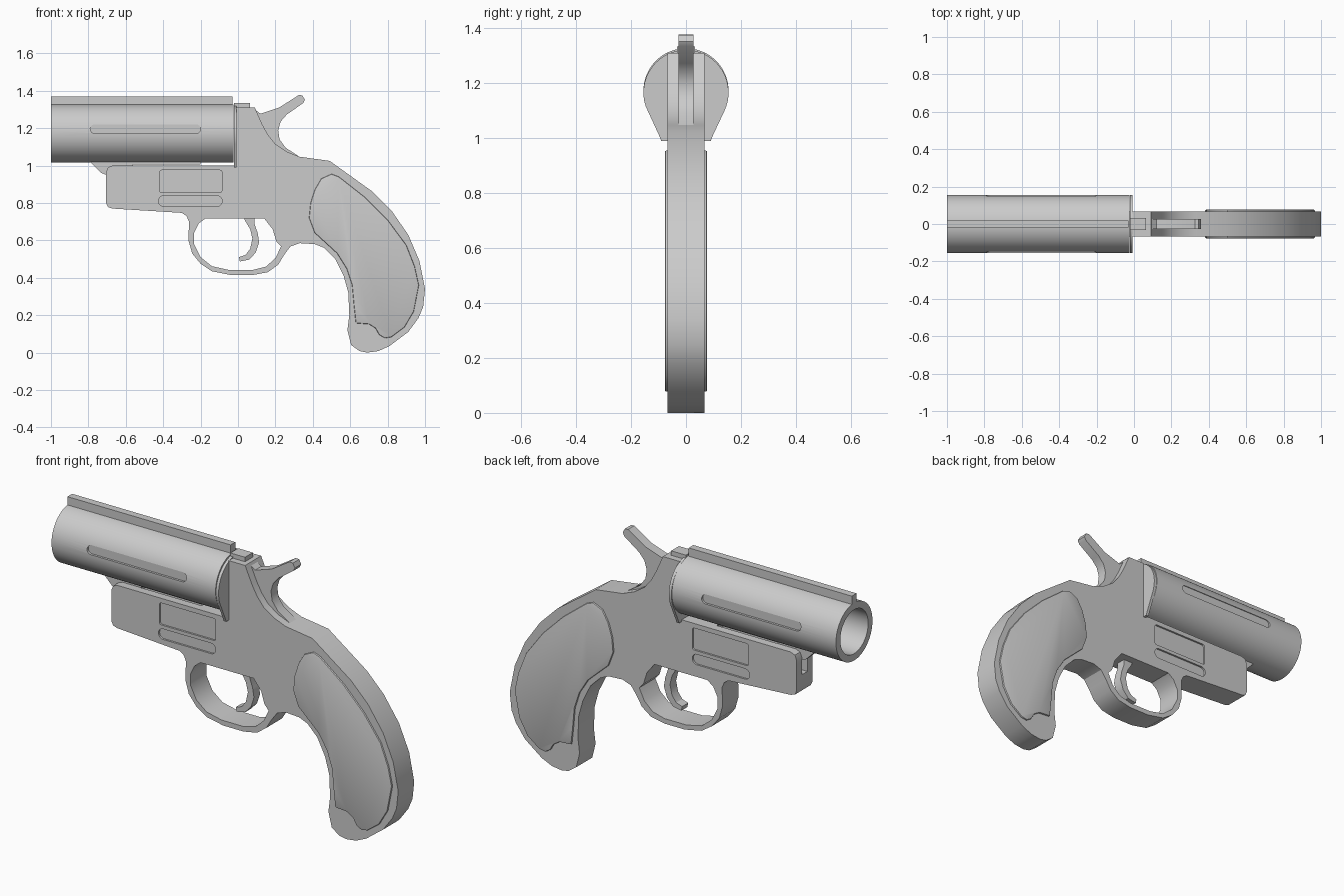
import bpy, bmesh, math


def finish(name, bm):
    bmesh.ops.recalc_face_normals(bm, faces=bm.faces)
    me = bpy.data.meshes.new(name)
    bm.to_mesh(me)
    bm.free()
    ob = bpy.data.objects.new(name, me)
    bpy.context.collection.objects.link(ob)
    return ob


def prism(name, pts, y0, y1):
    """Extrude an (x, z) outline from y0 to y1."""
    bm = bmesh.new()
    face = bm.faces.new([bm.verts.new((x, y0, z)) for x, z in pts])
    ext = bmesh.ops.extrude_face_region(bm, geom=[face])["geom"]
    bmesh.ops.translate(bm, vec=(0, y1 - y0, 0),
                        verts=[v for v in ext if isinstance(v, bmesh.types.BMVert)])
    return finish(name, bm)


def rounded(x0, x1, z0, z1, r, n=6):
    """Rounded rectangle outline."""
    pts = []
    for k, (cx, cz) in enumerate([(x1 - r, z1 - r), (x0 + r, z1 - r),
                                  (x0 + r, z0 + r), (x1 - r, z0 + r)]):
        for i in range(n + 1):
            a = math.pi / 2 * (k + i / n)
            pts.append((cx + r * math.cos(a), cz + r * math.sin(a)))
    return pts


def box(x0, x1, z0, z1):
    return [(x0, z0), (x1, z0), (x1, z1), (x0, z1)]


def apply_mod(ob, kind, **props):
    bpy.context.view_layer.objects.active = ob
    mod = ob.modifiers.new(kind.lower(), kind)
    for k, v in props.items():
        setattr(mod, k, v)
    bpy.ops.object.modifier_apply(modifier=mod.name)


def cut(ob, cutter):
    apply_mod(ob, 'BOOLEAN', operation='DIFFERENCE', solver='EXACT', object=cutter)
    bpy.data.objects.remove(cutter)


def smooth(ob, deg=30):
    bpy.ops.object.select_all(action='DESELECT')
    ob.select_set(True)
    bpy.context.view_layer.objects.active = ob
    bpy.ops.object.shade_smooth_by_angle(angle=math.radians(deg))


W = 0.068          # half width of frame
R, CZ = 0.155, 1.172   # barrel radius and axis height

# Frame, trigger guard and grip core in one outline
frame = prism("frame", [
    (-0.01, 1.31), (0.09, 1.31), (0.13, 1.22), (0.16, 1.165), (0.2, 1.115), (0.26, 1.075),
    (0.33, 1.047), (0.49, 1.025), (0.72, 0.86), (0.82, 0.76), (0.91, 0.63), (0.97, 0.49),
    (1.0, 0.34), (0.99, 0.245), (0.965, 0.185), (0.91, 0.11), (0.81, 0.035), (0.75, 0.008),
    (0.69, 0.0), (0.65, 0.008), (0.605, 0.04), (0.585, 0.12), (0.595, 0.2), (0.59, 0.32),
    (0.565, 0.41), (0.52, 0.5), (0.46, 0.56), (0.41, 0.58), (0.33, 0.585), (0.28, 0.567),
    (0.245, 0.52), (0.215, 0.47), (0.16, 0.43), (0.08, 0.415), (-0.04, 0.415),
    (-0.14, 0.435), (-0.2, 0.475), (-0.245, 0.53), (-0.265, 0.6), (-0.262, 0.7),
    (-0.275, 0.73), (-0.3, 0.747), (-0.67, 0.77), (-0.695, 0.778), (-0.705, 0.8),
    (-0.705, 0.965), (-0.695, 0.99), (-0.67, 1.0), (-0.01, 1.0)], -W, W)
cut(frame, prism("guard_cutter", [
    (-0.175, 0.717), (0.14, 0.717), (0.185, 0.66), (0.205, 0.595), (0.23, 0.567),
    (0.2, 0.505), (0.15, 0.46), (0.08, 0.442), (-0.05, 0.442), (-0.14, 0.462),
    (-0.2, 0.51), (-0.235, 0.58), (-0.235, 0.64), (-0.21, 0.69)], -0.2, 0.2))

# Slot in the front of the frame for the barrel lug, slot behind for the hammer
cut(frame, prism("lug_slot_cutter", box(-0.8, -0.2, 0.87, 1.1), -0.024, 0.024))

# Recessed side panels on frame
for s in (-1, 1):
    for outline in (rounded(-0.42, -0.085, 0.857, 0.975, 0.012),
                    rounded(-0.425, -0.085, 0.782, 0.838, 0.027)):
        cut(frame, prism("panel_cutter", outline, s * (W - 0.01), s * 0.2))
smooth(frame)

# Grip panels
for s, side in ((-1, "front"), (1, "back")):
    grip = prism("grip_panel_" + side, [
        (0.5, 0.955), (0.54, 0.94), (0.68, 0.83), (0.8, 0.71), (0.9, 0.575), (0.945, 0.46),
        (0.967, 0.36), (0.94, 0.22), (0.89, 0.135), (0.82, 0.083), (0.785, 0.077),
        (0.755, 0.095), (0.735, 0.13), (0.7, 0.152), (0.63, 0.157), (0.62, 0.25),
        (0.61, 0.36), (0.58, 0.45), (0.53, 0.53), (0.47, 0.585), (0.41, 0.64),
        (0.38, 0.72), (0.388, 0.8), (0.41, 0.87), (0.445, 0.93)],
        s * (W - 0.01), s * 0.077)
    apply_mod(grip, 'BEVEL', width=0.006, segments=2, limit_method='ANGLE',
              angle_limit=math.radians(60))
    smooth(grip, 40)

# Barrel: lathed tube with a bore and side grooves
bm = bmesh.new()
N = 64
rings = [[bm.verts.new((x, r * math.cos(2 * math.pi * i / N), CZ + r * math.sin(2 * math.pi * i / N)))
          for i in range(N)] for x, r in ((-1, R), (-0.025, R), (-0.025, 0.118), (-1, 0.118))]
for k in range(4):
    a, b = rings[k], rings[(k + 1) % 4]
    for i in range(N):
        j = (i + 1) % N
        bm.faces.new((a[i], a[j], b[j], b[i]))
barrel = finish("barrel", bm)
for s in (-1, 1):
    cut(barrel, prism("groove_cutter", rounded(-0.79, -0.2, 1.172, 1.22, 0.0235), s * 0.143, s * 0.3))
smooth(barrel)

# Sighting rib, latch and barrel lug
prism("barrel_rib", box(-1, -0.03, CZ + R - 0.008, 1.37), -0.02, 0.02)
prism("latch", box(-0.022, 0.065, 1.29, 1.334), -0.033, 0.033)
prism("barrel_lug", [(-0.795, 1.025), (-0.73, 0.96), (-0.71, 0.952), (-0.58, 0.952), (-0.56, 1.005),
                     (-0.2, 1.005), (-0.2, 1.025)], -0.022, 0.022)

# Breech plate: round top tapering down to the frame
bm = bmesh.new()
prof = [(R * math.cos(math.radians(a)), CZ - 0.006 + R * math.sin(math.radians(a)))
        for a in range(-25, 206, 7)]
prof += [(-0.098, 1.01), (-0.09, 0.99), (0.09, 0.99), (0.098, 1.01)]
face = bm.faces.new([bm.verts.new((-0.022, y, z)) for y, z in prof])
ext = bmesh.ops.extrude_face_region(bm, geom=[face])["geom"]
bmesh.ops.translate(bm, vec=(0.015, 0, 0), verts=[v for v in ext if isinstance(v, bmesh.types.BMVert)])
smooth(finish("breech_plate", bm))

# Hammer
hammer = prism("hammer", [
    (0.06, 1.29), (0.09, 1.3), (0.12, 1.277), (0.22, 1.31), (0.325, 1.377), (0.345, 1.375),
    (0.357, 1.352), (0.348, 1.334), (0.26, 1.272), (0.228, 1.235), (0.215, 1.19),
    (0.222, 1.14), (0.255, 1.095), (0.335, 1.043), (0.2, 1.03)], -0.027, 0.027)
smooth(hammer)

# Trigger
trigger = prism("trigger", [
    (0.03, 0.73), (0.035, 0.71), (0.065, 0.66), (0.077, 0.61), (0.065, 0.555), (0.04, 0.522),
    (0.005, 0.51), (0.01, 0.487), (0.06, 0.497), (0.095, 0.535), (0.113, 0.59),
    (0.105, 0.64), (0.088, 0.69), (0.09, 0.73)], -0.026, 0.026)
smooth(trigger)
